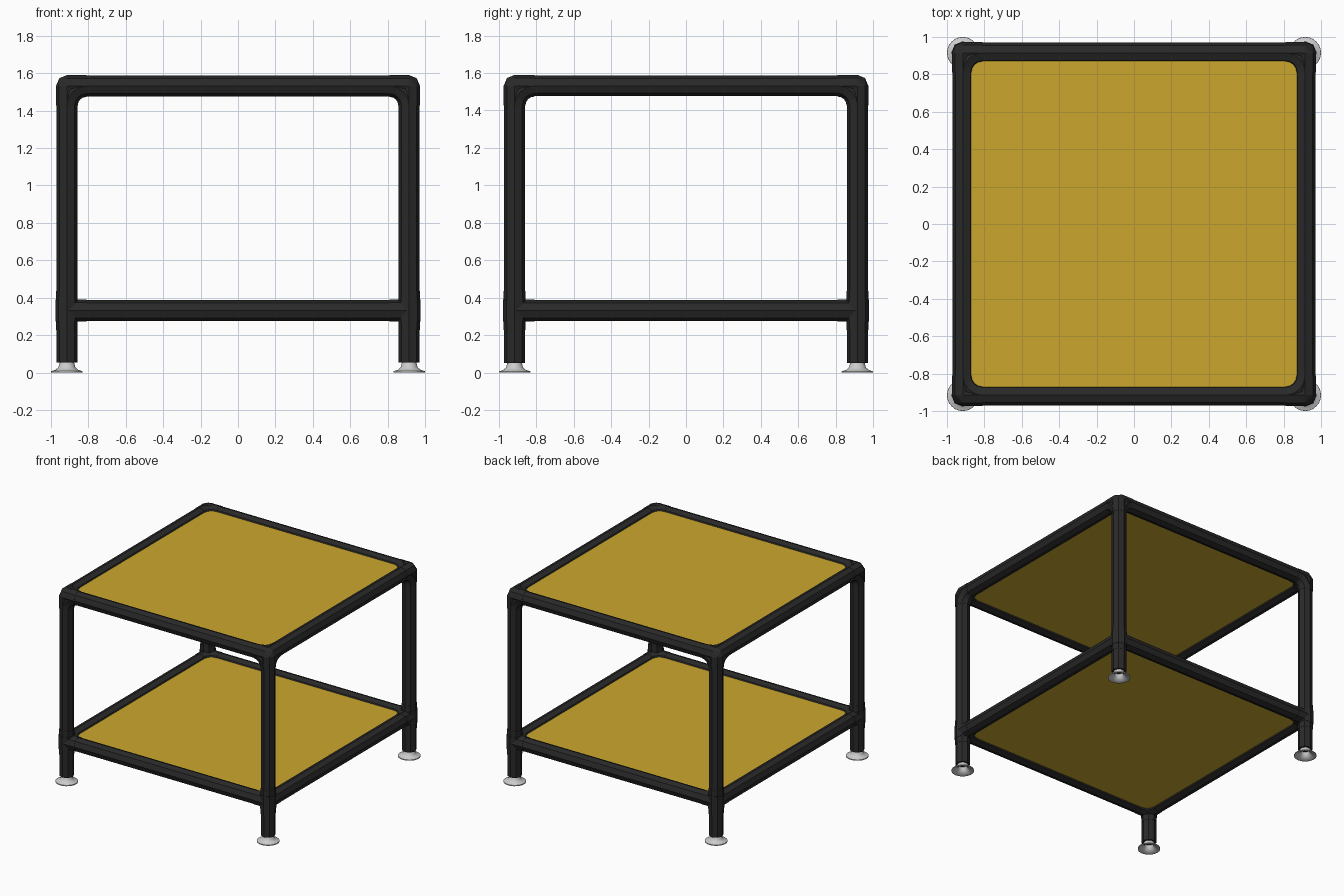
import bpy
import bmesh
from math import cos, sin, pi
from mathutils import Vector, Matrix

if "Cube" in bpy.data.objects:
    bpy.data.objects.remove(bpy.data.objects["Cube"])

EDGE = 0.915            # distance from the middle to every tube axis
TOP, LOW = 1.532, 0.332  # heights of the two frames
SLEEVE = 0.105          # reach of a fitting from its centre
TUBE_R, SLEEVE_R = 0.056, 0.058
X, Y, Z = Vector((1, 0, 0)), Vector((0, 1, 0)), Vector((0, 0, 1))


def material(name, rgb, roughness):
    mat = bpy.data.materials.new(name)
    mat.use_nodes = True
    mat.diffuse_color = (*rgb, 1)
    bsdf = mat.node_tree.nodes["Principled BSDF"]
    bsdf.inputs["Base Color"].default_value = (*rgb, 1)
    bsdf.inputs["Roughness"].default_value = roughness
    return mat


black = material("black_tube", (0.022, 0.022, 0.022), 0.6)
yellow = material("yellow_panel", (0.6, 0.39, 0.027), 0.6)
grey = material("light_grey_foot", (0.6, 0.6, 0.6), 0.5)


def finish(name, bm, mat, mirror=(False, False)):
    bmesh.ops.recalc_face_normals(bm, faces=bm.faces)
    mesh = bpy.data.meshes.new(name)
    bm.to_mesh(mesh)
    bm.free()
    mesh.materials.append(mat)
    obj = bpy.data.objects.new(name, mesh)
    bpy.context.collection.objects.link(obj)
    if any(mirror):
        mod = obj.modifiers.new("Mirror", "MIRROR")
        mod.use_axis[0], mod.use_axis[1] = mirror
        mod.use_mirror_merge = False
    return obj


def octagon(centre, side, normal, r):
    return [centre + r * (cos(a * pi / 4) * side + sin(a * pi / 4) * normal)
            for a in range(8)]


def sweep(bm, path, normal, r):
    """Eight-sided tube; path is a list of (point, side direction)."""
    rings = [[bm.verts.new(p) for p in octagon(c, s, normal, r)]
             for c, s in path]
    for a, b in zip(rings, rings[1:]):
        for i in range(8):
            j = (i + 1) % 8
            bm.faces.new((a[i], a[j], b[j], b[i]))
    bm.faces.new(rings[0])
    bm.faces.new(rings[-1])


def straight(bm, start, end, r):
    d = (end - start).normalized()
    normal = X if abs(d.z) > 0.5 else Z
    side = normal.cross(d)
    sweep(bm, [(start, side), (end, side)], normal, r)


def elbow(bm, corner, u, v):
    """Quarter bend joining the sleeve along u to the sleeve along v."""
    pivot = corner + SLEEVE * (u + v)
    path = []
    for i in range(5):
        a = i / 4 * pi / 2
        out = -cos(a) * v - sin(a) * u
        path.append((pivot + SLEEVE * out, out))
    sweep(bm, path, u.cross(v), SLEEVE_R)


def joint(bm, c, r):
    """Faceted knuckle hulled around the three crossing tube sections."""
    points = []
    for s, n in ((X, Y), (Y, Z), (Z, X)):
        points += octagon(c, s, n, r)
    verts = [bm.verts.new(p) for p in points]
    bmesh.ops.remove_doubles(bm, verts=verts, dist=0.0005)
    verts = [v for v in verts if v.is_valid]
    bmesh.ops.convex_hull(bm, input=verts)


# Three-way corner fittings at the top
corner = Vector((EDGE, EDGE, TOP))
bm = bmesh.new()
joint(bm, corner, SLEEVE_R)
for d in (-X, -Y, -Z):
    straight(bm, corner, corner + SLEEVE * d, SLEEVE_R)
for u, v in ((-X, -Y), (-Y, -Z), (-Z, -X)):
    elbow(bm, corner, u, v)
finish("top_corner_fittings", bm, black, (True, True))

# Side-outlet fittings that hold the lower shelf
corner = Vector((EDGE, EDGE, LOW))
bm = bmesh.new()
straight(bm, corner - SLEEVE * Z, corner + SLEEVE * Z, SLEEVE_R)
straight(bm, corner - SLEEVE_R * Z, corner + SLEEVE_R * Z, 0.062)
for d in (-X, -Y):
    straight(bm, corner, corner + SLEEVE * d, SLEEVE_R)
elbow(bm, corner, -X, -Y)
finish("lower_shelf_fittings", bm, black, (True, True))

# Legs
bm = bmesh.new()
straight(bm, Vector((EDGE, EDGE, 0.053)), Vector((EDGE, EDGE, TOP - 0.06)), TUBE_R)
finish("legs", bm, black, (True, True))

# Rails and panels of both levels
half = EDGE - 0.06
for level, z in (("top", TOP), ("lower", LOW)):
    bm = bmesh.new()
    straight(bm, Vector((-half, EDGE, z)), Vector((half, EDGE, z)), TUBE_R)
    finish(level + "_front_back_rails", bm, black, (False, True))
    bm = bmesh.new()
    straight(bm, Vector((EDGE, -half, z)), Vector((EDGE, half, z)), TUBE_R)
    finish(level + "_side_rails", bm, black, (True, False))
    bm = bmesh.new()
    size = Matrix.Diagonal((1.77, 1.77, 0.06, 1))
    bmesh.ops.create_cube(bm, size=1, matrix=Matrix.Translation((0, 0, z)) @ size)
    finish(level + "_panel", bm, yellow)

# Flared feet, hollow underneath
profile = [(0.085, 0), (0.084, 0.007), (0.06, 0.015), (0.045, 0.028), (0.038, 0.056),
           (0.03, 0.05), (0.036, 0.024), (0.055, 0.009), (0.077, 0)]
bm = bmesh.new()
centre = Vector((EDGE, EDGE, 0))
ring = [bm.verts.new(centre + Vector((r, 0, z))) for r, z in profile]
edges = [bm.edges.new((ring[i - 1], ring[i])) for i in range(len(ring))]
bmesh.ops.spin(bm, geom=ring + edges, cent=centre, axis=Z, angle=2 * pi,
               steps=24, use_merge=True)
bmesh.ops.remove_doubles(bm, verts=bm.verts, dist=0.0005)
feet = finish("feet", bm, grey, (True, True))
bpy.ops.object.select_all(action="DESELECT")
feet.select_set(True)
bpy.context.view_layer.objects.active = feet
bpy.ops.object.shade_smooth_by_angle(angle=pi / 4)
